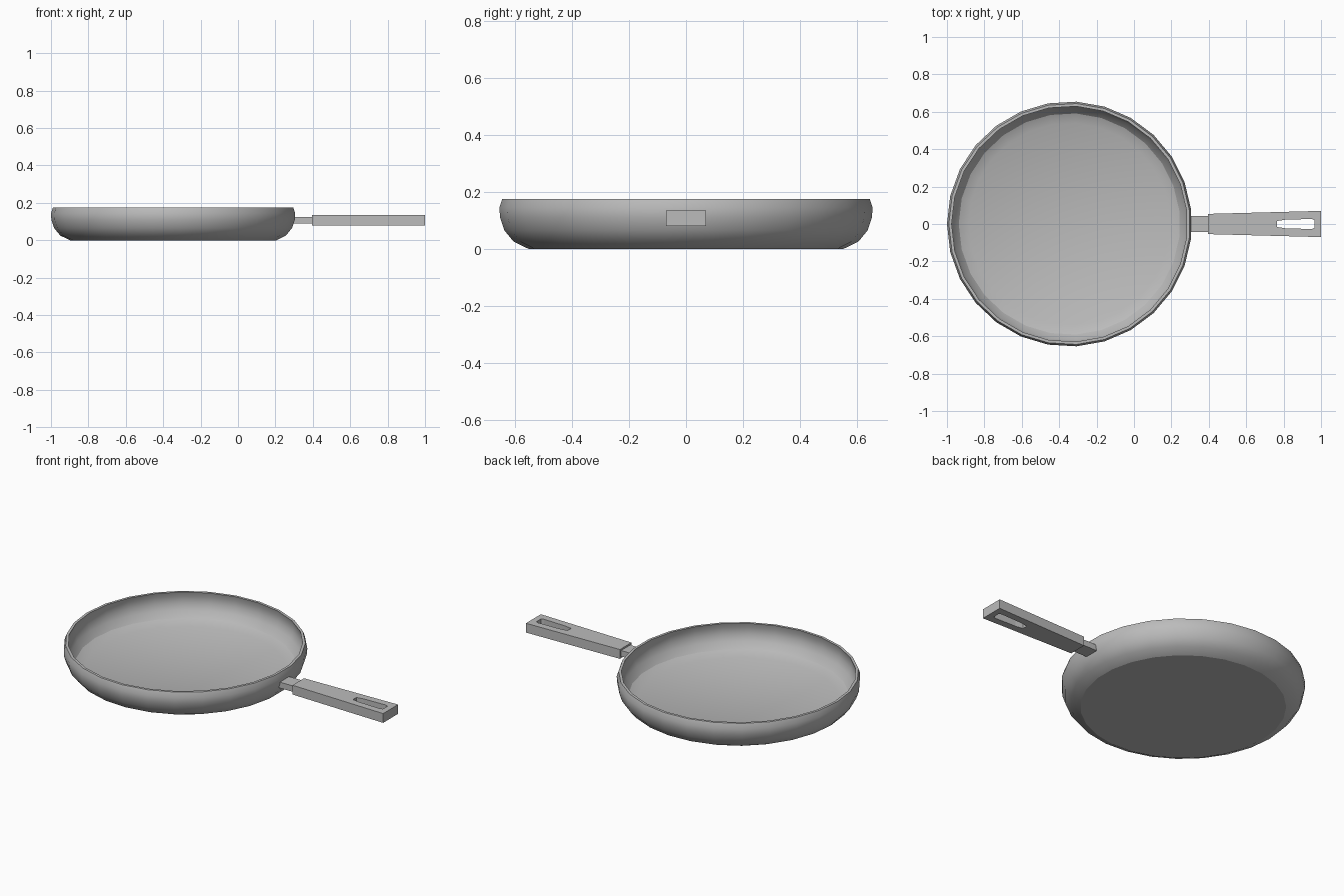
import bpy
import bmesh
from math import pi, cos, sin, radians

cube = bpy.data.objects.get("Cube")
if cube:
    bpy.data.objects.remove(cube, do_unlink=True)

# One grey metal for everything
metal = bpy.data.materials.new("grey metal")
metal.use_nodes = True
grey = (0.5, 0.5, 0.5, 1)
metal.diffuse_color = grey
metal.node_tree.nodes["Principled BSDF"].inputs["Base Color"].default_value = grey

SIDES = 27
CENTRE_X = -0.345


def add_object(name, data):
    obj = bpy.data.objects.new(name, data)
    bpy.context.collection.objects.link(obj)
    data.materials.append(metal)
    bpy.ops.object.select_all(action="DESELECT")
    obj.select_set(True)
    bpy.context.view_layer.objects.active = obj
    return obj


def lathe(name, profile):
    """Revolve (radius, height) points and cap both ends with flat discs."""
    bm = bmesh.new()
    rings = []
    for r, z in profile:
        angles = [pi + 2 * pi * i / SIDES for i in range(SIDES)]
        rings.append([bm.verts.new((CENTRE_X + r * cos(a), r * sin(a), z)) for a in angles])
    for low, high in zip(rings, rings[1:]):
        for i in range(SIDES):
            j = (i + 1) % SIDES
            bm.faces.new((low[i], low[j], high[j], high[i]))
    bm.faces.new(rings[0][::-1])
    bm.faces.new(rings[-1])
    mesh = bpy.data.meshes.new(name)
    bm.to_mesh(mesh)
    bm.free()
    obj = add_object(name, mesh)
    bpy.ops.object.shade_smooth_by_angle(angle=radians(25))
    return obj


def plate(name, outlines, z_low, z_high):
    """Extrude flat outlines; an inner outline becomes a through hole."""
    curve = bpy.data.curves.new(name, "CURVE")
    curve.dimensions = "2D"
    curve.fill_mode = "BOTH"
    curve.extrude = (z_high - z_low) / 2
    for outline in outlines:
        spline = curve.splines.new("POLY")
        spline.points.add(len(outline) - 1)
        for point, (x, y) in zip(spline.points, outline):
            point.co = (x, y, 0, 1)
        spline.use_cyclic_u = True
    obj = add_object(name, curve)
    obj.location.z = (z_low + z_high) / 2
    bpy.ops.object.convert(target="MESH")
    bpy.ops.object.shade_flat()
    return obj


def mirrored(half):
    """Close an outline given its +y half, mirroring it across y = 0."""
    return half + [(x, -y) for x, y in reversed(half)]


# Pan: outside from the base up, over the rim, down the inside to the floor
outside = [(0.553, 0), (0.605, 0.025), (0.638, 0.065), (0.653, 0.11), (0.655, 0.145), (0.645, 0.175)]
inside = [(0.63, 0.175), (0.638, 0.145), (0.636, 0.11), (0.622, 0.073), (0.592, 0.038), (0.54, 0.015)]
lathe("pan", outside + inside)

# Handle: short neck and a widening grip with a hanging slot
plate("handle_neck", [mirrored([(0.295, 0.043), (0.42, 0.043)])], 0.09, 0.125)
grip = mirrored([(0.395, 0.054), (1.0, 0.07)])
slot = mirrored([(0.765, 0.016), (0.81, 0.023), (0.95, 0.027), (0.965, 0.021)])
plate("handle_grip", [grip, slot], 0.08, 0.135)
